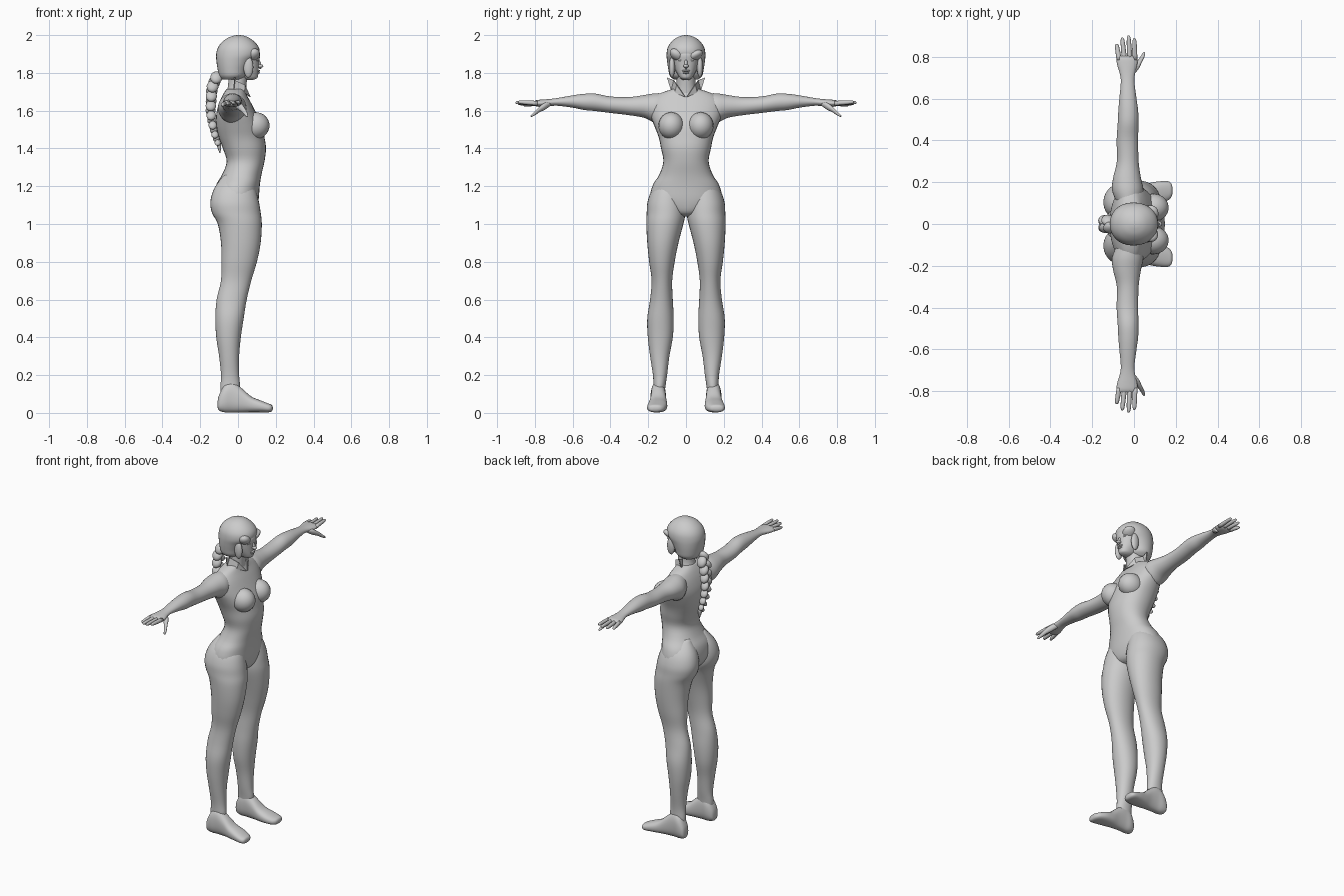
import bpy, bmesh
from math import cos, sin, pi
from mathutils import Matrix, Vector, Euler

N = 32


def finish(bm, name, mirror=False, smooth=True):
    bmesh.ops.recalc_face_normals(bm, faces=bm.faces)
    me = bpy.data.meshes.new(name)
    bm.to_mesh(me)
    bm.free()
    for p in me.polygons:
        p.use_smooth = smooth
    ob = bpy.data.objects.new(name, me)
    bpy.context.collection.objects.link(ob)
    if mirror:
        m = ob.modifiers.new("mirror", 'MIRROR')
        m.use_axis = (False, True, False)
        m.use_mirror_merge = False
    return ob


def catmull(a, b, c, d, t):
    return 0.5 * (2*b + (c-a)*t + (2*a-5*b+4*c-d)*t*t + (3*b-a-3*c+d)*t**3)


def loft(name, axis, rings, power=2.0, mirror=False, n=N, sub=4):
    """Rings are (position on axis, min, max of one cross axis, min, max of the other)."""
    R = [rings[0]] + list(rings) + [rings[-1]]
    path = []
    for i in range(1, len(R) - 2):
        for k in range(sub):
            path.append([catmull(*q, k / sub) for q in zip(R[i-1], R[i], R[i+1], R[i+2])])
    path.append(rings[-1])
    u, v = [i for i in range(3) if i != axis]
    bm = bmesh.new()
    loops = []
    for t, a0, a1, b0, b1 in path:
        loop = []
        for k in range(n):
            c, s = cos(2*pi*k/n), sin(2*pi*k/n)
            p = [0, 0, 0]
            p[axis] = t
            p[u] = (a0+a1)/2 + (a1-a0)/2 * abs(c)**(2/power) * (1 if c > 0 else -1)
            p[v] = (b0+b1)/2 + (b1-b0)/2 * abs(s)**(2/power) * (1 if s > 0 else -1)
            loop.append(bm.verts.new(p))
        loops.append(loop)
    for A, B in zip(loops, loops[1:]):
        for k in range(n):
            bm.faces.new((A[k], A[(k+1) % n], B[(k+1) % n], B[k]))
    bm.faces.new(loops[0])
    bm.faces.new(loops[-1])
    return finish(bm, name, mirror)


def sym(rings):
    return [(z, x0, x1, -w, w) for z, x0, x1, w in rings]


def ball(bm, loc, size, rot=(0, 0, 0)):
    M = Matrix.LocRotScale(Vector(loc), Euler(rot), Vector(size))
    bmesh.ops.create_uvsphere(bm, u_segments=20, v_segments=12, radius=1, matrix=M)


def balls(name, items, mirror=False):
    bm = bmesh.new()
    for it in items:
        ball(bm, *it)
    return finish(bm, name, mirror)


# Torso, from crotch to the base of the neck
loft("torso", 2, sym([
    (1.04, -.05, .05, .03), (1.06, -.09, .09, .09), (1.12, -.125, .108, .185),
    (1.20, -.118, .115, .178), (1.26, -.085, .124, .142), (1.33, -.06, .14, .12),
    (1.40, -.08, .148, .132), (1.46, -.102, .14, .145), (1.52, -.115, .128, .168),
    (1.58, -.115, .10, .19), (1.64, -.10, .07, .19), (1.685, -.08, .045, .15),
    (1.715, -.06, .035, .07)]), 2.2)
balls("breasts", [((.09, .078, 1.52), (.077, .068, .072), (0, -.15, 0))], True)

# Legs and feet
loft("leg", 2, [
    (.06, -.085, -.01, .115, .17), (.13, -.093, .01, .11, .172), (.20, -.09, .006, .10, .175),
    (.30, -.10, .006, .088, .19), (.40, -.115, .015, .07, .202), (.50, -.12, .03, .065, .205),
    (.60, -.113, .046, .07, .19), (.70, -.09, .07, .073, .182), (.80, -.088, .10, .06, .195),
    (.90, -.09, .12, .04, .205), (1.0, -.107, .126, .014, .21), (1.06, -.138, .12, .002, .208),
    (1.12, -.146, .11, .003, .203), (1.19, -.125, .09, .01, .175), (1.26, -.075, .05, .04, .11)],
    2.1, True)
loft("foot", 0, [
    (-.108, .14, .16, .03, .06), (-.10, .12, .18, .012, .095), (-.07, .107, .188, .003, .15),
    (-.03, .107, .186, .003, .165), (.02, .105, .188, .003, .13), (.07, .10, .196, .003, .087),
    (.12, .10, .204, .003, .066), (.16, .112, .205, .003, .05), (.178, .128, .195, .008, .042),
    (.184, .145, .175, .018, .032)], 2.4, True)

# Arms, running into the palm
loft("arm", 1, [
    (.10, -.08, .03, 1.55, 1.69), (.16, -.105, .045, 1.535, 1.692), (.22, -.10, .033, 1.562, 1.683),
    (.30, -.082, .022, 1.576, 1.672), (.40, -.083, .02, 1.588, 1.675), (.48, -.078, .021, 1.598, 1.69),
    (.54, -.075, .02, 1.604, 1.689), (.60, -.07, .012, 1.616, 1.681), (.68, -.063, .002, 1.626, 1.667),
    (.72, -.068, .005, 1.624, 1.662), (.76, -.08, .015, 1.62, 1.659), (.79, -.084, .016, 1.622, 1.656),
    (.805, -.078, .01, 1.63, 1.65)], 2.0, True)

# Fingers and thumb: base x, tip x, tip y, tip z
for i, (xb, xt, yt, zt) in enumerate([(-.071, -.083, .862, 1.63), (-.046, -.056, .892, 1.638),
                                      (-.020, -.026, .903, 1.643), (.004, .002, .890, 1.646)]):
    rings = []
    for f, r in [(0, .0125), (.5, .0115), (.85, .0095), (.97, .006), (1, .001)]:
        x, y, z = xb + (xt-xb)*f, .785 + (yt-.785)*f, 1.639 + (zt-1.639)*f
        rings.append((y, x-r, x+r, z-r, z+r))
    loft("finger_%d" % (i+1), 1, rings, 2, True, 12, 2)
loft("thumb", 1, [
    (.715, -.03, .0, 1.628, 1.65), (.745, -.012, .024, 1.606, 1.644), (.775, .012, .038, 1.592, 1.622),
    (.80, .03, .05, 1.575, 1.597), (.818, .041, .053, 1.567, 1.579), (.822, .046, .049, 1.57, 1.573)],
    2, True, 12, 3)

# Neck and face
loft("neck", 2, sym([(1.66, -.07, .04, .07), (1.70, -.06, .042, .058),
                     (1.74, -.052, .045, .05), (1.82, -.05, .055, .05)]))
loft("face", 2, sym([
    (1.763, .04, .08, .016), (1.772, .015, .101, .031), (1.79, -.01, .107, .043),
    (1.82, -.04, .109, .058), (1.86, -.05, .112, .067), (1.90, -.05, .115, .068),
    (1.94, -.03, .09, .055)]), 2.2)
balls("nose", [((.111, 0, 1.848), (.011, .009, .03), (0, -.3, 0)),
               ((.117, 0, 1.836), (.017, .014, .010))])
balls("lips", [((.106, 0, 1.811), (.011, .021, .006)), ((.105, 0, 1.801), (.011, .017, .006))])
balls("eye", [((.099, .029, 1.868), (.010, .014, .007)),
              ((.102, .03, 1.884), (.008, .019, .004))], True)

# Hair cap with fringe locks
loft("hair_cap", 2, sym([
    (1.765, -.085, .02, .065), (1.785, -.10, .045, .086), (1.82, -.108, .058, .094),
    (1.86, -.114, .082, .10), (1.895, -.116, .112, .103), (1.93, -.108, .112, .098),
    (1.96, -.088, .092, .081), (1.985, -.055, .06, .053), (1.997, -.022, .03, .023),
    (2.0, -.002, .006, .003)]), 2.1)
balls("fringe_locks", [((.076, .045, 1.89), (.04, .05, .024), (.5, 0, -.5)),
                       ((.078, -.047, 1.895), (.036, .045, .028), (-.6, 0, .5)),
                       ((.055, .074, 1.83), (.026, .016, .055)),
                       ((.055, -.074, 1.83), (.026, .016, .055))])

# Braid: alternating tilted strands down the back
strands = []
path = [(-.115, 1.775), (-.138, 1.72), (-.142, 1.66), (-.145, 1.60), (-.138, 1.54),
        (-.124, 1.48), (-.108, 1.43)]
count = 15
for i in range(count):
    f = i / (count-1) * (len(path)-1)
    k = min(int(f), len(path)-2)
    x = path[k][0] + (path[k+1][0]-path[k][0])*(f-k)
    z = path[k][1] + (path[k+1][1]-path[k][1])*(f-k)
    s = 1 - .5*(i/(count-1))**1.5
    side = 1 if i % 2 else -1
    strands.append(((x, side*.017*s, z), (.032*s, .023*s, .036*s), (side*.6, .15, 0)))
balls("braid", strands)
loft("braid_tip", 2, sym([(1.375, -.098, -.094, .002), (1.40, -.107, -.09, .010),
                          (1.425, -.115, -.09, .014), (1.44, -.11, -.10, .006)]), 2, False, 12)

# Standing collar with flared points
bm = bmesh.new()
P = [bm.verts.new(p) for p in [(.062, .002, 1.672), (.035, .045, 1.735), (-.02, .062, 1.76),
                               (-.02, .10, 1.775), (-.025, .075, 1.705), (.03, .055, 1.695)]]
bm.faces.new((P[0], P[1], P[5]))
bm.faces.new((P[1], P[2], P[4], P[5]))
bm.faces.new((P[2], P[3], P[4]))
collar = finish(bm, "collar", True, False)
collar.modifiers.new("thickness", 'SOLIDIFY').thickness = .006
